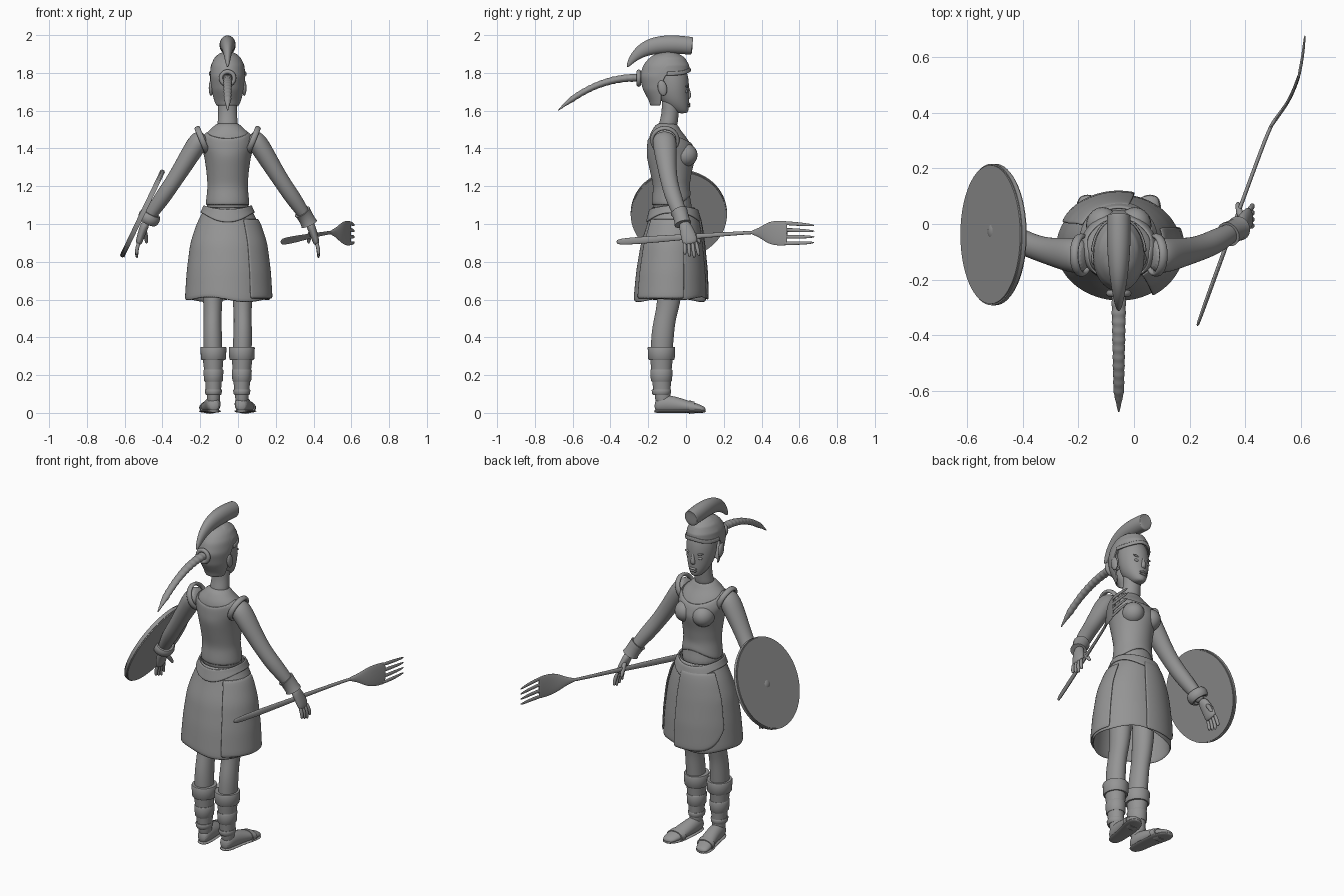
import bpy, bmesh, math
from mathutils import Vector, Matrix

if "Cube" in bpy.data.objects:
    bpy.data.objects.remove(bpy.data.objects["Cube"])

GREY = (0.3, 0.3, 0.3, 1)
mat = bpy.data.materials.new("plain grey")
mat.use_nodes = True
mat.diffuse_color = GREY
mat.node_tree.nodes["Principled BSDF"].inputs["Base Color"].default_value = GREY

C = -0.055  # x of the body's centre line
X, Y, Z = Vector((1, 0, 0)), Vector((0, 1, 0)), Vector((0, 0, 1))


def finish(name, bm, subsurf=0, thick=0, angle=50):
    bmesh.ops.recalc_face_normals(bm, faces=bm.faces)
    me = bpy.data.meshes.new(name)
    bm.to_mesh(me)
    bm.free()
    ob = bpy.data.objects.new(name, me)
    bpy.context.collection.objects.link(ob)
    me.materials.append(mat)
    if thick:
        ob.modifiers.new("thickness", "SOLIDIFY").thickness = thick
    if subsurf:
        sub = ob.modifiers.new("smooth", "SUBSURF")
        sub.levels = sub.render_levels = subsurf
    bpy.ops.object.select_all(action="DESELECT")
    ob.select_set(True)
    bpy.context.view_layer.objects.active = ob
    bpy.ops.object.shade_smooth_by_angle(angle=math.radians(angle))
    return ob


def skin(bm, rings, closed=True):
    n = len(rings[0])
    for r, q in zip(rings, rings[1:]):
        for i in range(n if closed else n - 1):
            j = (i + 1) % n
            bm.faces.new((r[i], r[j], q[j], q[i]))


def sweep(name, pts, side=X, tan=None, n=16, subsurf=2):
    """Capped elliptical tube through (x, y, z, half width, half depth)."""
    bm, rings = bmesh.new(), []
    P = [Vector(p[:3]) for p in pts]
    for i, p in enumerate(pts):
        t = tan or (P[min(i + 1, len(P) - 1)] - P[max(i - 1, 0)]).normalized()
        u = (side - t * side.dot(t)).normalized()
        v = t.cross(u)
        rings.append([bm.verts.new(P[i] + u * p[3] * math.cos(k * math.tau / n)
                                   + v * p[-1] * math.sin(k * math.tau / n)) for k in range(n)])
    skin(bm, rings)
    bm.faces.new(rings[0])
    bm.faces.new(rings[-1])
    return finish(name, bm, subsurf)


def at(profile, z):
    """Read (cy, rx, ry) from a (z, cy, rx, ry) profile at height z."""
    for a, b in zip(profile, profile[1:]):
        if z <= b[0]:
            t = max(0, (z - a[0]) / (b[0] - a[0]))
            return [p + (q - p) * t for p, q in zip(a[1:], b[1:])]
    return profile[-1][1:]


def shell(name, profile, hem, top, grow=0, arc=None, thick=0.01, n=64, m=12):
    """Thin garment around a profile; hem and top heights depend on the angle from the chest side."""
    bm, rings = bmesh.new(), []
    a0, a1 = arc or (0, math.tau)
    count = n + 1 if arc else n
    for j in range(m + 1):
        ring = []
        for i in range(count):
            a = a0 + (a1 - a0) * i / n
            z = hem(a) + (top(a) - hem(a)) * j / m
            cy, rx, ry = at(profile, z)
            ring.append(bm.verts.new((C + (rx + grow) * math.sin(a), cy + (ry + grow) * math.cos(a), z)))
        rings.append(ring)
    skin(bm, rings, arc is None)
    return finish(name, bm, 1, thick)


def ball(name, loc, size, rot=None):
    bm = bmesh.new()
    bmesh.ops.create_uvsphere(bm, u_segments=20, v_segments=12, radius=1)
    m = Matrix.Translation(loc) @ (rot or Matrix()) @ Matrix.Diagonal((*size, 1))
    bm.transform(m)
    return finish(name, bm)


def hoop(name, loc, axis, rx, ry, tube, wide=1.0):
    """Torus with its hole along axis; wide stretches the tube along the axis."""
    bm, rings = bmesh.new(), []
    m = Matrix.Translation(loc) @ Vector(axis).to_track_quat("Z", "Y").to_matrix().to_4x4()
    for k in range(32):
        a = k * math.tau / 32
        rings.append([])
        for i in range(10):
            b = i * math.tau / 10
            d = tube * math.cos(b)
            rings[-1].append(bm.verts.new(m @ Vector(((rx + d) * math.cos(a), (ry + d) * math.sin(a),
                                                      tube * wide * math.sin(b)))))
    skin(bm, rings + rings[:1])
    return finish(name, bm)


# Torso, neck and clothes
torso = [(1.04, -.065, .12, .11), (1.12, -.075, .108, .1), (1.2, -.077, .1, .09), (1.28, -.08, .106, .105),
         (1.36, -.078, .118, .125), (1.42, -.085, .138, .115), (1.47, -.1, .13, .095),
         (1.505, -.105, .085, .07), (1.54, -.1, .055, .052)]
sweep("torso", [(C, cy, z, rx, ry) for z, cy, rx, ry in torso], tan=Z, n=24)
shell("bodice", torso, lambda a: 1.1 + .05 * max(0, math.cos(a)) ** 2,
      lambda a: 1.455 + .035 * math.sin(a) ** 2 - .02 * max(0, math.cos(a)), grow=.006)
sweep("neck", [(C, -.1, 1.5, .06, .055), (C, -.09, 1.55, .052, .048), (C, -.08, 1.61, .05, .046),
               (C, -.085, 1.68, .055, .05)], tan=Z)
for s in (-1, 1):
    ball("bust", (C + s * .058, -.005, 1.365), (.06, .066, .062))

skirt = [(.58, -.085, .228, .195), (.75, -.08, .217, .184), (.9, -.075, .198, .164), (1.0, -.065, .165, .14),
         (1.07, -.065, .13, .122), (1.11, -.07, .113, .108)]


def wavy_hem(a):
    return .598 + .015 * math.cos(a) * math.sin(3 * a)


shell("skirt", skirt, wavy_hem, lambda a: 1.09)
shell("skirt_front_panel", skirt, lambda a: .6 + .25 * (a / 1.3) ** 4, lambda a: 1.05, grow=.012,
      arc=(-1.1, .25), n=24)
shell("skirt_side_panel", skirt, lambda a: .605, lambda a: 1.03, grow=.012, arc=(1.2, 2.6), n=24)
shell("waist_yoke", skirt, lambda a: 1.06 - .05 * abs(math.cos(a)) ** 3, lambda a: 1.1 - .02 * math.cos(a) ** 2,
      grow=.01, m=6)

# Head and face
sweep("head", [(C, -.02, 1.585, .022, .028), (C, -.035, 1.605, .042, .05), (C, -.055, 1.64, .064, .072),
               (C, -.066, 1.69, .079, .082), (C, -.07, 1.75, .086, .088), (C, -.08, 1.82, .08, .085),
               (C, -.09, 1.87, .05, .05)], tan=Z, n=20)
sweep("nose", [(C, .002, 1.735, .009, .012), (C, .012, 1.7, .011, .013), (C, .018, 1.672, .017, .012),
               (C, .01, 1.66, .012, .006)], tan=Z, n=10)
for h in (1.636, 1.624):
    ball("lip", (C, .013, h), (.025, .01, .007))
for s in (-1, 1):
    ball("eye", (C + s * .034, .001, 1.702), (.018, .009, .009))
    ball("brow", (C + s * .036, .003, 1.727), (.025, .009, .006), Matrix.Rotation(-s * .2, 4, "Y"))
    ball("ear", (C + s * .088, -.125, 1.72), (.012, .024, .042), Matrix.Rotation(.2, 4, "X"))

# Helmet with crest
helmet = [(1.61, -.105, .062, .08), (1.65, -.105, .074, .09), (1.71, -.11, .088, .118), (1.78, -.112, .095, .133),
          (1.84, -.105, .089, .122), (1.88, -.1, .07, .095), (1.905, -.1, .042, .055), (1.915, -.1, .004, .004)]


def helmet_edge(a):
    t = min(1, max(0, (math.cos(a) + .4) / .45))
    return 1.625 + .165 * t * t * (3 - 2 * t) + .02 * max(0, math.cos(a)) ** 4


shell("helmet", helmet, helmet_edge, lambda a: 1.915, m=20)
shell("helmet_brim", helmet, lambda a: helmet_edge(a) - .004, lambda a: helmet_edge(a) + .018,
      grow=.007, arc=(-1.5, 1.5), m=3, n=32)
sweep("crest", [(C, -.312, 1.83, .006, .006), (C, -.285, 1.875, .016, .022), (C, -.235, 1.92, .026, .037),
                (C, -.17, 1.945, .036, .047), (C, -.09, 1.952, .043, .05), (C, -.02, 1.948, .044, .049),
                (C, .028, 1.943, .043, .048), (C, .033, 1.942, .042, .047), (C, .034, 1.942, .03, .035)])

# Braided tail
braid = []
for k in range(45):
    t = k / 44
    w = (1 - t) ** 2, 2 * t * (1 - t), t * t
    r = (.028 - .01 * t) * min(1, (1.03 - t) * 5) * (1 + .1 * math.cos(k * math.pi / 1.5))
    braid.append((C, -.22 * w[0] - .47 * w[1] - .678 * w[2], 1.773 * w[0] + 1.79 * w[1] + 1.6 * w[2], r, r * .8))
sweep("braid", braid, n=12, subsurf=1)
hoop("braid_ring", (C, -.25, 1.772), Y, .034, .034, .012)


def mirrored(s, pts):
    return [(C + s * p[0], *p[1:]) for p in pts]


# Limbs, built once per side
for s, side in ((1, "left"), (-1, "right")):
    sweep(side + "_arm", mirrored(s, [(.115, -.115, 1.465, .045, .035), (.145, -.115, 1.45, .066, .056),
          (.185, -.11, 1.39, .062, .054), (.245, -.1, 1.29, .05, .047), (.3, -.085, 1.205, .045, .043),
          (.345, -.065, 1.14, .046, .044), (.4, -.035, 1.06, .037, .035), (.437, -.012, 1.0, .03, .026)]), side=Y)
    hoop(side + "_armhole", (C + s * .135, -.112, 1.445), (s * .85, 0, -.35), .068, .068, .01, 1.6)
    # Hand
    sweep(side + "_palm", mirrored(s, [(.43, -.015, 1.015, .028, .025), (.45, .005, .965, .038, .022),
          (.465, .018, .92, .043, .02), (.472, .024, .89, .038, .015)]), side=Y)
    for k in range(4):
        o = k - 1.5
        tip = .815 + .012 * abs(o - .3)
        sweep(side + "_finger", mirrored(s, [(.468, .022 + o * .02, .91, .011, .011),
              (.483, .028 + o * .023, .86, .011, .011), (.48, .032 + o * .025, tip, .008, .008)]),
              side=Y, n=8)
    sweep(side + "_thumb", mirrored(s, [(.442, .02, .97, .014, .014), (.432, .055, .935, .014, .013),
          (.428, .078, .895, .009, .009)]), side=Y, n=8)
    # Leg
    sweep(side + "_leg", mirrored(s, [(.08, -.08, .85, .07, .075), (.078, -.085, .6, .052, .064),
          (.08, -.112, .5, .047, .058), (.08, -.124, .42, .051, .062), (.077, -.13, .3, .051, .058),
          (.075, -.13, .2, .042, .048), (.075, -.125, .1, .036, .042), (.075, -.12, .03, .035, .04)]), tan=Z)
    for low, high, rx, ry in ((.28, .35, .066, .07), (.165, .23, .05, .056), (.095, .125, .043, .049)):
        d = C + s * .075
        sweep(side + "_greave_band", [(d, -.13, low, rx - .004, ry - .004), (d, -.13, low + .006, rx, ry),
              (d, -.13, high - .006, rx + .003, ry + .003), (d, -.13, high, rx, ry)], tan=Z, n=32, subsurf=0)
    sweep(side + "_greave", mirrored(s, [(.075, -.127, .1, .039, .045), (.075, -.13, .2, .046, .051),
          (.077, -.13, .29, .055, .06)]), tan=Z, n=32, subsurf=0)
    # Foot and sandal
    sweep(side + "_foot", mirrored(s, [(.072, -.168, .036, .026, .03), (.075, -.13, .05, .04, .05),
          (.08, -.06, .044, .043, .046), (.095, .02, .032, .048, .031), (.107, .07, .024, .044, .022),
          (.112, .105, .017, .028, .013)]), tan=Y)
    sweep(side + "_sole", mirrored(s, [(.072, -.17, .009, .02, .009), (.075, -.14, .009, .042, .009),
          (.08, -.06, .009, .044, .009), (.095, .02, .009, .054, .009), (.107, .07, .009, .05, .009),
          (.113, .107, .009, .026, .009)]), tan=Y)
    sweep(side + "_toe_strap", mirrored(s, [(.094, .015, .031, .052, .036), (.1, .045, .028, .051, .031)]),
          tan=Y, n=24, subsurf=0)

# Wrist cuff on one arm, shield strap on the other
sweep("wrist_cuff", mirrored(1, [(.395, -.037, 1.065, .046, .046), (.405, -.03, 1.05, .042, .042),
      (.425, -.02, 1.015, .041, .041), (.432, -.016, 1.0, .045, .045)]), side=Y, n=24, subsurf=0)
hoop("shield_strap", (C - .415, -.025, 1.035), (-.45, .25, -.85), .044, .044, .015, 1.9)

# Shield
bm = bmesh.new()
bmesh.ops.create_cone(bm, cap_ends=True, segments=64, radius1=.255, radius2=.255, depth=.026)
bmesh.ops.bevel(bm, geom=[e for e in bm.edges if abs(e.verts[0].co.z - e.verts[1].co.z) < .001],
                offset=.005, segments=2, affect="EDGES")
bm.transform(Matrix.Translation((-.506, -.038, 1.055)) @ Matrix.Rotation(-math.atan2(.9, .43), 4, "Y"))
finish("shield", bm, angle=35)

# Giant fork
sweep("fork_handle", [(.228, -.368, .905, .008, .004), (.234, -.35, .906, .019, .007), (.295, -.18, .918, .02, .008),
      (.39, .08, .938, .013, .007), (.485, .34, .955, .009, .007), (.5, .36, .955, .01, .007)], side=Z, n=12)
sweep("fork_head", [(.485, .34, .955, .009, .007), (.515, .385, .955, .022, .007), (.55, .43, .954, .058, .006),
      (.575, .48, .952, .068, .006), (.593, .53, .951, .066, .006), (.595, .536, .951, .064, .005)], side=Z, n=16)
for k in range(4):
    o = k - 1.5
    sweep("fork_tine", [(.59, .515, .951 + o * .036, .012, .006), (.604, .58, .95 + o * .034, .011, .006),
          (.612, .64, .948 + o * .032, .009, .005), (.616, .682, .947 + o * .03, .004, .003)], side=Z, n=8)
